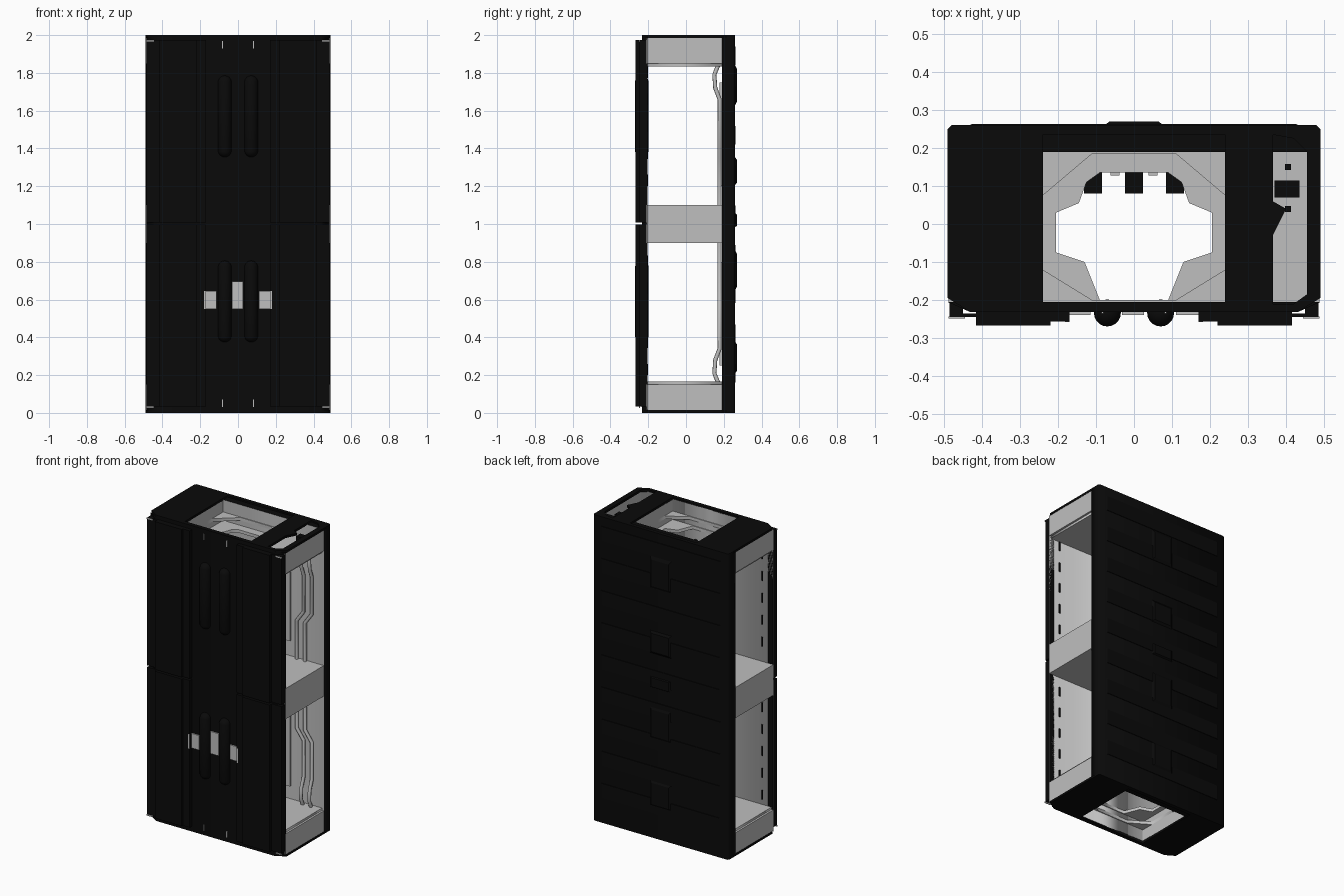
import bpy, bmesh
from mathutils import Vector

cube = bpy.data.objects.get("Cube")
if cube:
    bpy.data.objects.remove(cube, do_unlink=True)


def material(name, value):
    m = bpy.data.materials.new(name)
    m.use_nodes = True
    m.diffuse_color = (value, value, value, 1)
    m.node_tree.nodes["Principled BSDF"].inputs["Base Color"].default_value = (value, value, value, 1)
    return m


BLACK = material("matte black", 0.003)
GREY = material("light grey", 0.52)


def add(name, mesh, mat):
    mesh.materials.clear()
    mesh.materials.append(mat)
    ob = bpy.data.objects.new(name, mesh)
    bpy.context.collection.objects.link(ob)
    return ob


def box(name, x, y, z, mat, taper=1.0):
    """Box from ranges; taper shrinks its +y face."""
    bm = bmesh.new()
    bmesh.ops.create_cube(bm, size=1)
    mid = Vector([(r[0] + r[1]) / 2 for r in (x, y, z)])
    size = Vector([r[1] - r[0] for r in (x, y, z)])
    for v in bm.verts:
        k = taper if v.co.y > 0 else 1
        v.co = mid + Vector((v.co.x * size.x * k, v.co.y * size.y, v.co.z * size.z * k))
    me = bpy.data.meshes.new(name)
    bm.to_mesh(me)
    bm.free()
    return add(name, me, mat)


def curve_mesh(name, cu, mat):
    tmp = bpy.data.objects.new(name, cu)
    bpy.context.collection.objects.link(tmp)
    deps = bpy.context.evaluated_depsgraph_get()
    me = bpy.data.meshes.new_from_object(tmp.evaluated_get(deps))
    bpy.data.objects.remove(tmp, do_unlink=True)
    return add(name, me, mat)


def plate(name, loops, z0, z1, mat):
    """Flat outline with holes, extruded in z."""
    cu = bpy.data.curves.new(name, "CURVE")
    cu.dimensions = "2D"
    cu.fill_mode = "BOTH"
    cu.extrude = (z1 - z0) / 2
    for pts in loops:
        sp = cu.splines.new("POLY")
        sp.points.add(len(pts) - 1)
        for p, (x, y) in zip(sp.points, pts):
            p.co = (x, y, 0, 1)
        sp.use_cyclic_u = True
    ob = curve_mesh(name, cu, mat)
    ob.location.z = (z0 + z1) / 2
    return ob


def pipe(name, pts, radius, mat):
    cu = bpy.data.curves.new(name, "CURVE")
    cu.dimensions = "3D"
    cu.bevel_depth = radius
    cu.bevel_resolution = 2
    cu.use_fill_caps = True
    sp = cu.splines.new("POLY")
    sp.points.add(len(pts) - 1)
    for p, co in zip(sp.points, pts):
        p.co = (*co, 1)
    ob = curve_mesh(name, cu, mat)
    ob.data.shade_smooth()


def mirrored(half):
    return half + [(-x, y) for x, y in reversed(half)]


def rect(x0, x1, y0, y1):
    return [(x0, y0), (x1, y0), (x1, y1), (x0, y1)]


# Front and back walls: black outside, grey on the inner face
def wall(name, outline, inward):
    ob = plate(name, [outline], 0.01, 1.99, BLACK)
    ob.data.materials.append(GREY)
    inner = max(inward * y for x, y in outline)
    for f in ob.data.polygons:
        if abs(f.normal.y) > 0.9 and abs(inward * f.center.y - inner) < 0.002:
            f.material_index = 1


wall("front_wall", mirrored([(0.49, -0.205), (0.43, -0.232)]), 1)
wall("back_wall", mirrored([(0.49, 0.19), (0.49, 0.25), (0.48, 0.26)]), -1)

# Black end caps with the shaft opening; the top one also has a side slot
outline = mirrored([(0.43, -0.232), (0.49, -0.195), (0.49, 0.25), (0.48, 0.26)])
shaft = rect(-0.24, 0.24, -0.205, 0.235)
slot = [(0.365, -0.21), (0.42, -0.21), (0.455, -0.185), (0.455, 0.19), (0.42, 0.225),
        (0.365, 0.235), (0.365, 0.06), (0.4, 0.04), (0.365, -0.03)]
plate("top_cap", [outline, shaft, slot], 1.985, 2.0, BLACK)
plate("bottom_cap", [outline, shaft], 0.0, 0.015, BLACK)

# Grey collars with the faceted opening
hole = mirrored([(0.09, -0.2), (0.13, -0.1), (0.205, -0.075), (0.205, 0.03),
                 (0.145, 0.055), (0.125, 0.11), (0.09, 0.135)])
wide = mirrored([(0.11, -0.2), (0.24, -0.12), (0.24, 0.075), (0.11, 0.185)])
floor = rect(-0.475, 0.475, -0.205, 0.19)
for name, z0, z1, opening in (
        ("lower_collar", 0.145, 0.165, hole), ("lower_frame", 0.09, 0.11, wide),
        ("mid_floor", 0.9, 0.92, hole), ("mid_ceiling", 1.08, 1.1, hole),
        ("upper_collar", 1.835, 1.855, hole), ("upper_frame", 1.89, 1.91, wide)):
    plate(name, [floor, opening], z0, z1, GREY)

for side, s in (("left", 1), ("right", -1)):
    def sx(a, b):
        return sorted((a * s, b * s))

    # Side bands and shaft walls
    for part, z in (("bottom", (0.015, 0.15)), ("middle", (0.9, 1.1)), ("top", (1.85, 1.985))):
        box(f"{side}_{part}_band", sx(0.47, 0.488), (-0.208, 0.192), z, GREY)
        if part != "middle":
            box(f"{side}_{part}_shaft_wall", sx(0.24, 0.25), (-0.205, 0.19), z, GREY)

    # Layered front cladding, in two halves with a seam
    for part, z in (("lower", (0.035, 0.997)), ("upper", (1.008, 1.975))):
        box(f"{side}_{part}_edge_plate", sx(0.41, 0.485), (-0.245, -0.235), z, BLACK)
        box(f"{side}_{part}_edge_flange", sx(0.45, 0.485), (-0.237, -0.205), z, BLACK)
        box(f"{side}_{part}_main_plate", sx(0.22, 0.415), (-0.267, -0.23), z, BLACK)
        box(f"{side}_{part}_step_plate", sx(0.17, 0.222), (-0.256, -0.23), z, BLACK)

    # Rounded ribs on the front
    for part, zc in (("lower", 0.59), ("upper", 1.57)):
        bm = bmesh.new()
        bmesh.ops.create_uvsphere(bm, u_segments=20, v_segments=9, radius=0.036)
        for v in bm.verts:
            v.co += Vector((0.07 * s, -0.234, zc + (0.18 if v.co.z > 0 else -0.18)))
        me = bpy.data.meshes.new("rib")
        bm.to_mesh(me)
        bm.free()
        me.shade_smooth()
        add(f"{side}_{part}_front_rib", me, BLACK)

    # Light markings at the corners of the front
    for part, z, zs in (("lower", 0.03, 0.05), ("upper", 1.97, 1.95)):
        box(f"{side}_{part}_corner_mark", sx(0.445, 0.488), (-0.248, -0.243), (z - 0.004, z + 0.004), GREY)
        box(f"{side}_{part}_centre_mark", sx(0.08, 0.086), (-0.236, -0.231), (zs - 0.02, zs + 0.02), GREY)

    # Dashed strip inside the front wall
    for i in range(12):
        z = 0.2 + i * 0.143
        if not 0.86 < z < 1.1:
            box(f"{side}_dash_{i}", sx(0.405, 0.415), (-0.206, -0.2), (z, z + 0.06), BLACK)

    # Pipes and raised panels inside the back wall
    for part, d in (("lower", -1), ("upper", 1)):
        def zz(h):
            return 1 + d * h
        box(f"{side}_{part}_inner_panel", sx(0.13, 0.25), (0.178, 0.192), sorted((zz(0.2), zz(0.75))), GREY)
        for x in (0.3, 0.36):
            pipe(f"{side}_{part}_pipe", [(x * s, 0.178, zz(0.1)), (x * s, 0.178, zz(0.35)),
                 ((x + 0.05) * s, 0.178, zz(0.42)), ((x + 0.05) * s, 0.178, zz(0.66)),
                 ((x + 0.05) * s, 0.155, zz(0.72)), ((x + 0.05) * s, 0.15, zz(0.79)),
                 ((x + 0.05) * s, 0.17, zz(0.84))], 0.011, GREY)

# Light windows on the front
for name, x, z in (("right", (-0.18, -0.115), (0.55, 0.645)), ("centre", (-0.032, 0.026), (0.55, 0.695)),
                   ("left", (0.11, 0.178), (0.55, 0.645))):
    box(name + "_window", x, (-0.24, -0.231), z, GREY)
for s in (-1, 1):
    box("window_pad", sorted((0.17 * s, 0.181 * s)), (-0.2575, -0.25), (0.55, 0.645), GREY)

# Black blocks hanging into the shaft opening at mid height
for x in (-0.108, 0, 0.108):
    box("shaft_block", (x - 0.024, x + 0.024), (0.08, 0.15), (0.93, 1.07), BLACK)
for x in (-0.05, 0.05):
    box("shaft_lug", (x - 0.012, x + 0.012), (0.128, 0.15), (1.085, 1.095), GREY)

# Fittings below the top slot
box("slot_latch", (0.37, 0.435), (0.07, 0.115), (1.93, 1.96), BLACK)
for y in (0.04, 0.15):
    box("slot_stud", (0.397, 0.413), (y - 0.008, y + 0.008), (1.91, 1.95), BLACK)

# Spine bumps and low ridges on the back
for i, (a, b) in enumerate(((0.2, 0.385), (0.64, 0.87), (0.98, 1.06), (1.2, 1.36), (1.62, 1.85))):
    box(f"back_spine_{i}", (-0.085, 0.085), (0.255, 0.27), (a, b), BLACK, taper=0.75)
for i in range(9):
    z = 0.16 + i * 0.21
    box(f"back_ridge_{i}", (-0.44, 0.44), (0.255, 0.263), (z, z + 0.1), BLACK, taper=0.97)
